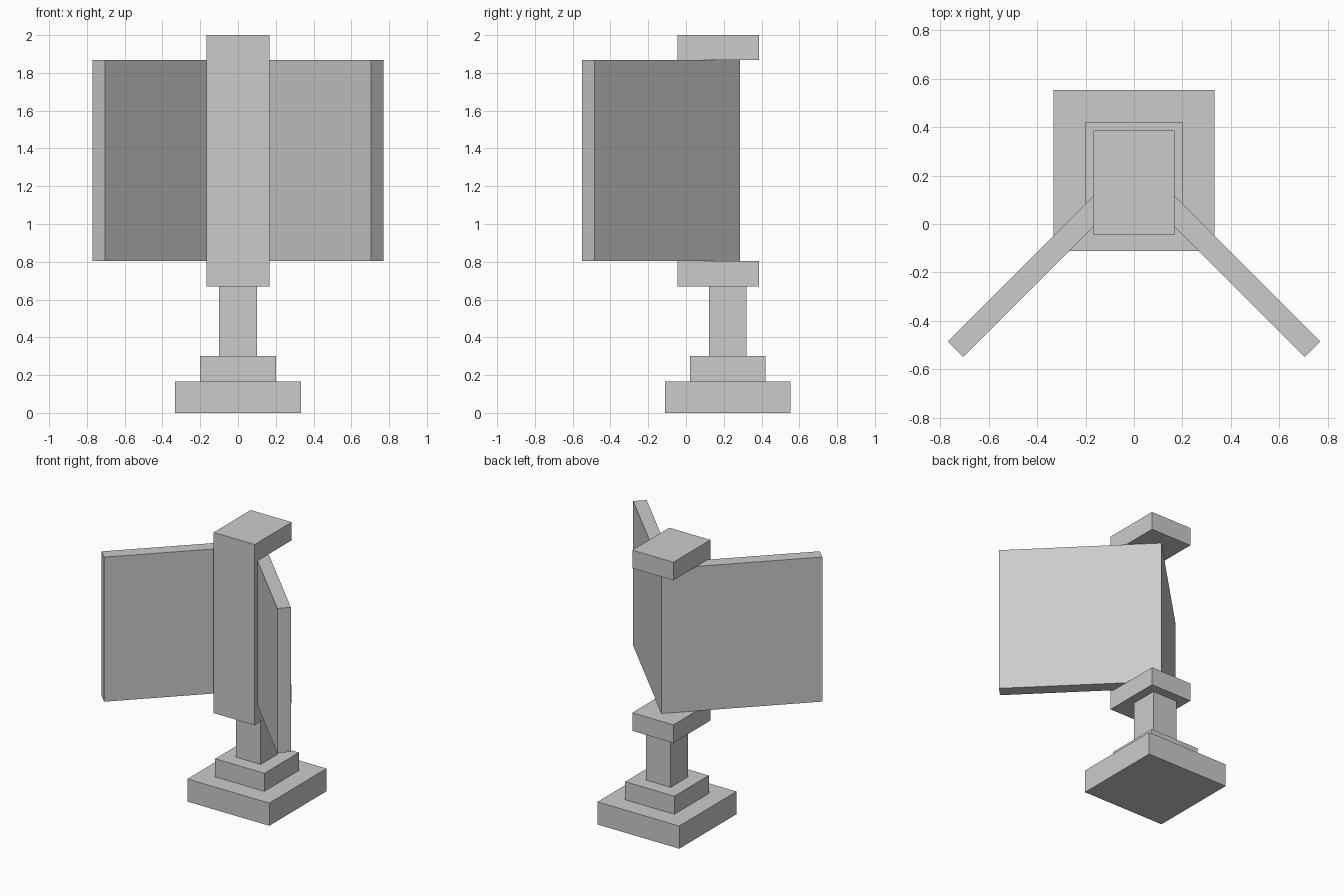
import bpy
import bmesh
from mathutils import Vector

if "Cube" in bpy.data.objects:
    bpy.data.objects.remove(bpy.data.objects["Cube"])


def extrude_profile(name, points, direction):
    """Flat polygon extruded along a vector into a closed solid."""
    bm = bmesh.new()
    face = bm.faces.new([bm.verts.new(p) for p in points])
    new = bmesh.ops.extrude_face_region(bm, geom=[face])["geom"]
    verts = [g for g in new if isinstance(g, bmesh.types.BMVert)]
    bmesh.ops.translate(bm, verts=verts, vec=Vector(direction))
    bmesh.ops.recalc_face_normals(bm, faces=bm.faces)
    mesh = bpy.data.meshes.new(name)
    bm.to_mesh(mesh)
    bm.free()
    obj = bpy.data.objects.new(name, mesh)
    bpy.context.collection.objects.link(obj)
    return obj


def square_block(name, half, y, z0, z1):
    corners = [(-half, y - half, z0), (half, y - half, z0),
               (half, y + half, z0), (-half, y + half, z0)]
    return extrude_profile(name, corners, (0, 0, z1 - z0))


# Stepped base and post, all centred on the same axis
AXIS_Y = 0.221
square_block("base_plate", 0.333, AXIS_Y, 0.0, 0.167)
square_block("base_step", 0.2, AXIS_Y, 0.167, 0.3)
square_block("post", 0.1, AXIS_Y, 0.3, 0.67)

# C-shaped bracket: front spine with a top and bottom arm reaching back
F, S, B = -0.045, 0.086, 0.386
bracket = [(F, 0.67), (B, 0.67), (B, 0.803), (S, 0.803),
           (S, 1.867), (B, 1.867), (B, 2.0), (F, 2.0)]
extrude_profile("bracket", [(-0.167, y, z) for y, z in bracket], (0.334, 0, 0))

# Two panels meeting in a V behind the spine
half_v = [(0.0, 0.285), (0.77, -0.485), (0.705, -0.55), (0.0, 0.155)]
outline = half_v + [(-x, y) for x, y in reversed(half_v[1:3])]
extrude_profile("v_panels", [(x, y, 0.803) for x, y in outline], (0, 0, 1.064))
